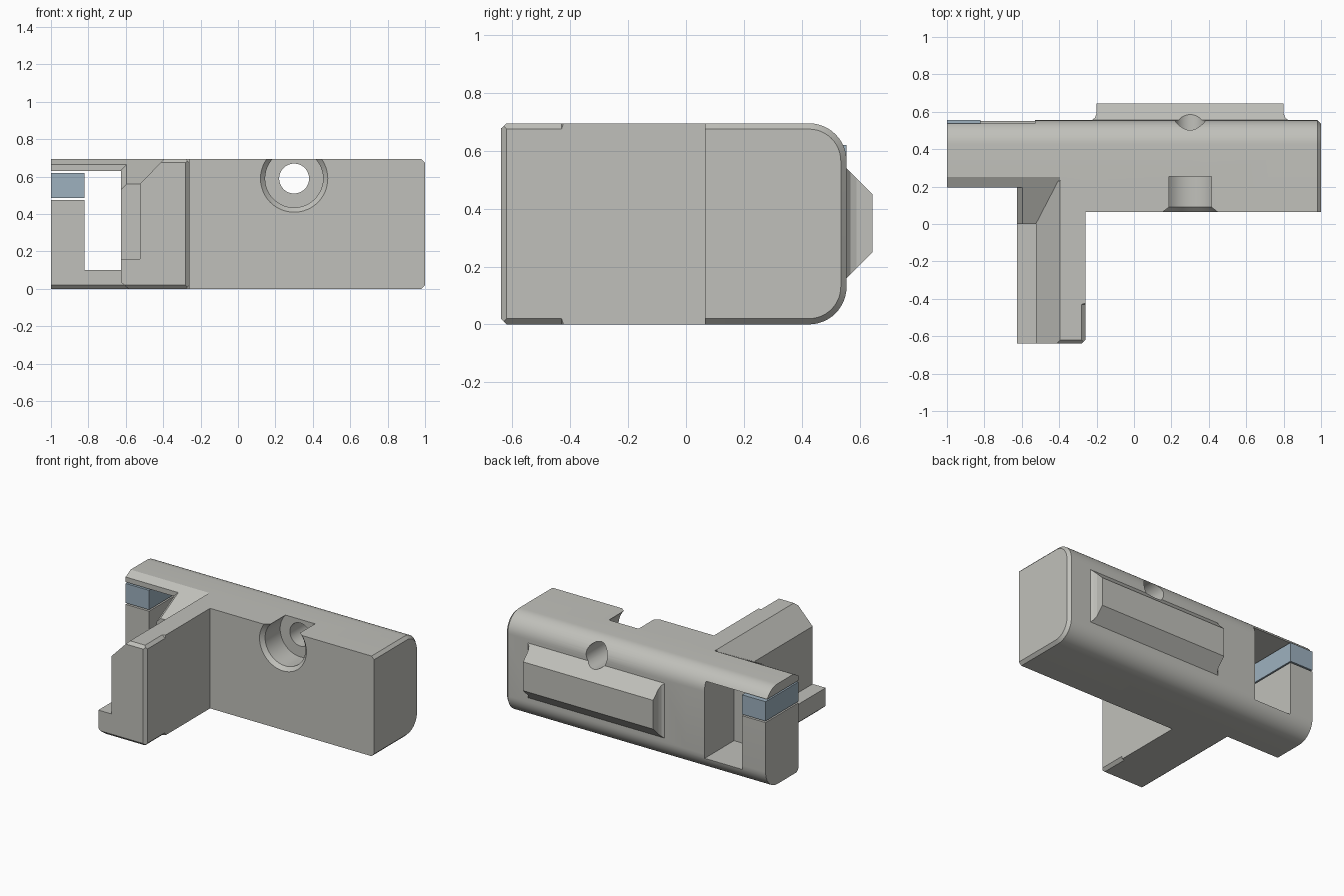
import bpy, bmesh, math

if "Cube" in bpy.data.objects:
    bpy.data.objects.remove(bpy.data.objects["Cube"])


def material(name, rgb):
    m = bpy.data.materials.new(name)
    m.diffuse_color = (*rgb, 1)
    m.use_nodes = True
    m.node_tree.nodes["Principled BSDF"].inputs["Base Color"].default_value = m.diffuse_color
    return m


GREY = material("warm_grey", (0.53, 0.53, 0.495))
BLUE = material("steel_blue", (0.34, 0.44, 0.52))


def loft(name, sections, mat=GREY):
    """Skin equal-length closed loops of 3D points and cap both ends."""
    bm = bmesh.new()
    rings = [[bm.verts.new(p) for p in s] for s in sections]
    n = len(rings[0])
    for a, b in zip(rings, rings[1:]):
        for i in range(n):
            j = (i + 1) % n
            bm.faces.new((a[i], a[j], b[j], b[i]))
    bm.faces.new(rings[0][::-1])
    bm.faces.new(rings[-1])
    bmesh.ops.recalc_face_normals(bm, faces=bm.faces)
    me = bpy.data.meshes.new(name)
    bm.to_mesh(me)
    bm.free()
    me.materials.append(mat)
    ob = bpy.data.objects.new(name, me)
    bpy.context.collection.objects.link(ob)
    return ob


def place(axis, uv, t):
    u, v = uv
    return {"x": (t, u, v), "y": (u, t, v), "z": (u, v, t)}[axis]


def prism(name, axis, profile, a, b, mat=GREY):
    return loft(name, [[place(axis, p, t) for p in profile] for t in (a, b)], mat)


def box(name, x, y, z, mat=GREY):
    return prism(name, "x", [(y[0], z[0]), (y[1], z[0]), (y[1], z[1]), (y[0], z[1])], *x, mat)


def lathe_y(name, cx, cz, stations, n=48):
    """Round solid along y from (y, radius) stations."""
    return loft(name, [[(cx + r * math.cos(2 * math.pi * i / n), y,
                         cz + r * math.sin(2 * math.pi * i / n)) for i in range(n)]
                       for y, r in stations])


def combine(ob, other, op):
    mod = ob.modifiers.new("combine", "BOOLEAN")
    mod.operation, mod.object, mod.solver = op, other, "EXACT"
    bpy.context.view_layer.objects.active = ob
    bpy.ops.object.modifier_apply(modifier=mod.name)
    bpy.data.objects.remove(other)


H, BACK, R = 0.695, 0.555, 0.13


def rounded_back(front, inset=0.0):
    """Bar section (y, z): given front points, then two rounded back corners."""
    r = R - inset
    pts = list(front)
    for cz, start in ((R, -90), (H - R, 0)):
        for i in range(13):
            a = math.radians(start + 90 * i / 12)
            pts.append((BACK - R + r * math.cos(a), cz + r * math.sin(a)))
    return pts


# Main bar with a chamfered right end
full = rounded_back([(0.065, H), (0.065, 0)])
small = rounded_back([(0.065, H - 0.02), (0.065, 0.02)], 0.02)
body = loft("bracket_body", [[(x, *p) for p in s]
                             for x, s in ((-0.395, full), (0.98, full), (1.0, small))])

# Narrow left bar with sloped front top edge
left = rounded_back([(0.25, H), (0.195, 0.665), (0.195, 0.02), (0.215, 0)])
combine(body, prism("left_bar", "x", left, -1, -0.39), "UNION")

# Windows through the left bar and slot around the insert
combine(body, box("window", (-0.82, -0.53), (0.1, 0.7), (0.1, 0.63)), "DIFFERENCE")
combine(body, box("insert_slot", (-1.1, -0.81), (0.1, 0.7), (0.475, 0.63)), "DIFFERENCE")

# Forward arm with lip and sloping shoulder
arm = prism("arm", "y", [(-0.585, 0), (-0.625, 0.035), (-0.625, 0.16), (-0.525, 0.16),
                         (-0.525, 0.56), (-0.395, H), (-0.26, H), (-0.26, 0)], -0.64, 0.23)
c = 0.02
# Chamfers at the arm tip
for z, s in ((0, 1), (H, -1)):
    combine(arm, prism("tip_edge", "x", [(-0.64 - c, z - s * c), (-0.64 + 2 * c, z - s * c),
                                         (-0.64 - c, z + s * 2 * c)],
                       -0.7 if s > 0 else -0.41, -0.2), "DIFFERENCE")
    combine(arm, loft("side_edge", [[(-0.26 + c, y, z - s * c), (-0.26 - 2 * c, y - c, z - s * c),
                                     (-0.26 + c, y - c, z + s * 2 * c)]
                                    for y in (-0.7, -0.41)]), "DIFFERENCE")
combine(arm, prism("corner_edge", "z", [(-0.26 + c, -0.64 - c), (-0.26 + c, -0.64 + 2 * c),
                                        (-0.26 - 2 * c, -0.64 - c)], -0.1, 0.8), "DIFFERENCE")

# Gusset block behind the lip, its top following the slope
def gusset(x, drop):
    return [(x, 0, 0.1), (x, 0.23, 0.1), (x, 0.23, 0.684 - drop), (x, 0, 0.56 - drop)]


combine(arm, loft("gusset", [gusset(-0.625, 0.03), gusset(-0.595, 0), gusset(-0.4, 0)]), "UNION")
combine(body, arm, "UNION")

# Trapezoid rail on the back with flared ends
rail = prism("rail", "x", [(0.5, 0.16), (BACK, 0.16), (0.645, 0.25),
                           (0.645, 0.45), (BACK, 0.54), (0.5, 0.54)], -0.3, 0.9)
flare = [(0.025, 0.49), (0.025, BACK), (0.009, 0.568), (0, 0.59), (0, 0.66)]
outline = [(-0.2 - d, y) for d, y in flare] + [(0.8 + d, y) for d, y in reversed(flare)]
combine(rail, prism("rail_outline", "z", outline, 0, 0.7), "INTERSECT")
combine(body, rail, "UNION")

# Counterbored screw hole
combine(body, lathe_y("screw_hole", 0.3, 0.59,
                      [(0.045, 0.2), (0.09, 0.155), (0.255, 0.155), (0.255, 0.08), (0.75, 0.08)]),
        "DIFFERENCE")

# Coloured insert in the slot
insert = box("insert", (-1, -0.82), (0.195, BACK), (0.485, 0.62), BLUE)

# Smooth the rounded surfaces only
bpy.ops.object.select_all(action="DESELECT")
body.select_set(True)
bpy.context.view_layer.objects.active = body
bpy.ops.object.shade_smooth_by_angle(angle=math.radians(20))
